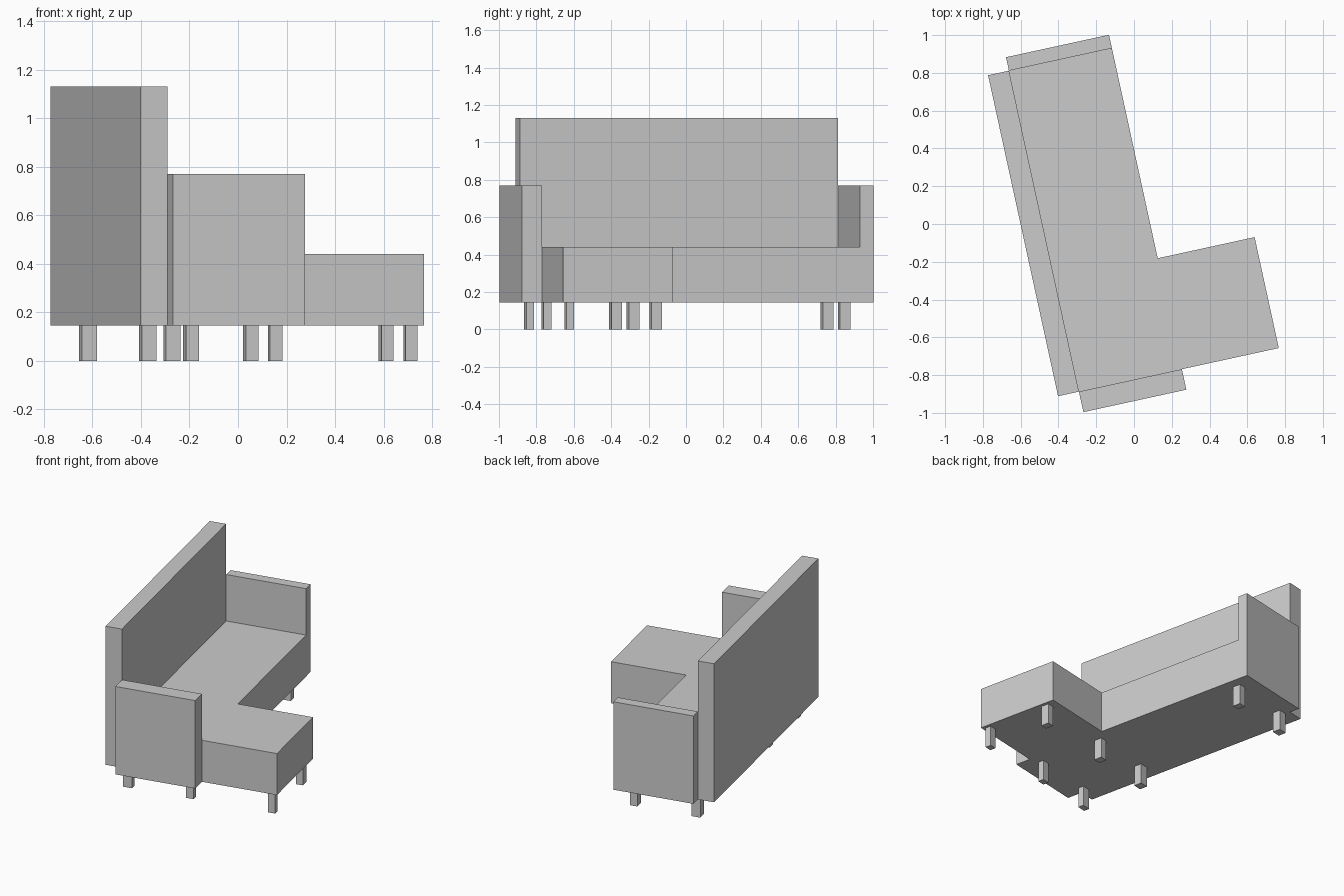
import bpy, bmesh, math
from mathutils import Matrix

if "Cube" in bpy.data.objects:
    bpy.data.objects.remove(bpy.data.objects["Cube"])

TURN = Matrix.Rotation(math.radians(12.3), 4, 'Z')
LEG_H = 0.145


def prism(name, outline, z0, z1):
    """Extrude a counter-clockwise outline from z0 to z1, turned with the sofa."""
    bm = bmesh.new()
    base = bm.faces.new([bm.verts.new((x, y, z0)) for x, y in outline])
    ext = bmesh.ops.extrude_face_region(bm, geom=[base], use_keep_orig=True)
    top = [g for g in ext["geom"] if isinstance(g, bmesh.types.BMVert)]
    bmesh.ops.translate(bm, verts=top, vec=(0, 0, z1 - z0))
    bmesh.ops.recalc_face_normals(bm, faces=bm.faces)
    mesh = bpy.data.meshes.new(name)
    bm.to_mesh(mesh)
    bm.free()
    obj = bpy.data.objects.new(name, mesh)
    obj.matrix_world = TURN
    bpy.context.collection.objects.link(obj)
    return obj


def box(name, x0, x1, y0, y1, z0, z1):
    return prism(name, [(x0, y0), (x1, y0), (x1, y1), (x0, y1)], z0, z1)


BACK, INNER, EDGE, CHAISE = -0.587, -0.474, 0.084, 0.609
LOW, STEP, HIGH = -0.805, -0.204, 0.934

# L-shaped seat with chaise
prism("seat", [(INNER, LOW), (CHAISE, LOW), (CHAISE, STEP),
               (EDGE, STEP), (EDGE, HIGH), (INNER, HIGH)], LEG_H, 0.44)

# Backrest and armrests
box("backrest", BACK, INNER, LOW, HIGH, LEG_H, 1.13)
box("chaise_side_armrest", INNER, EDGE, -0.916, LOW, LEG_H, 0.77)
box("far_armrest", INNER, EDGE, HIGH, 1.007, LEG_H, 0.77)

# Legs: (centre, width) per column and row; no chaise leg in the far row
columns = [("back", -0.444, 0.062), ("middle", -0.009, 0.053), ("chaise", 0.562, 0.050)]
rows = [("near", -0.762, 0.042), ("inner", -0.288, 0.058), ("far", 0.868, 0.058)]
for cname, cx, w in columns:
    for rname, cy, d in rows:
        if (cname, rname) != ("chaise", "far"):
            box(f"{cname}_{rname}_leg", cx - w / 2, cx + w / 2,
                cy - d / 2, cy + d / 2, 0, LEG_H)
